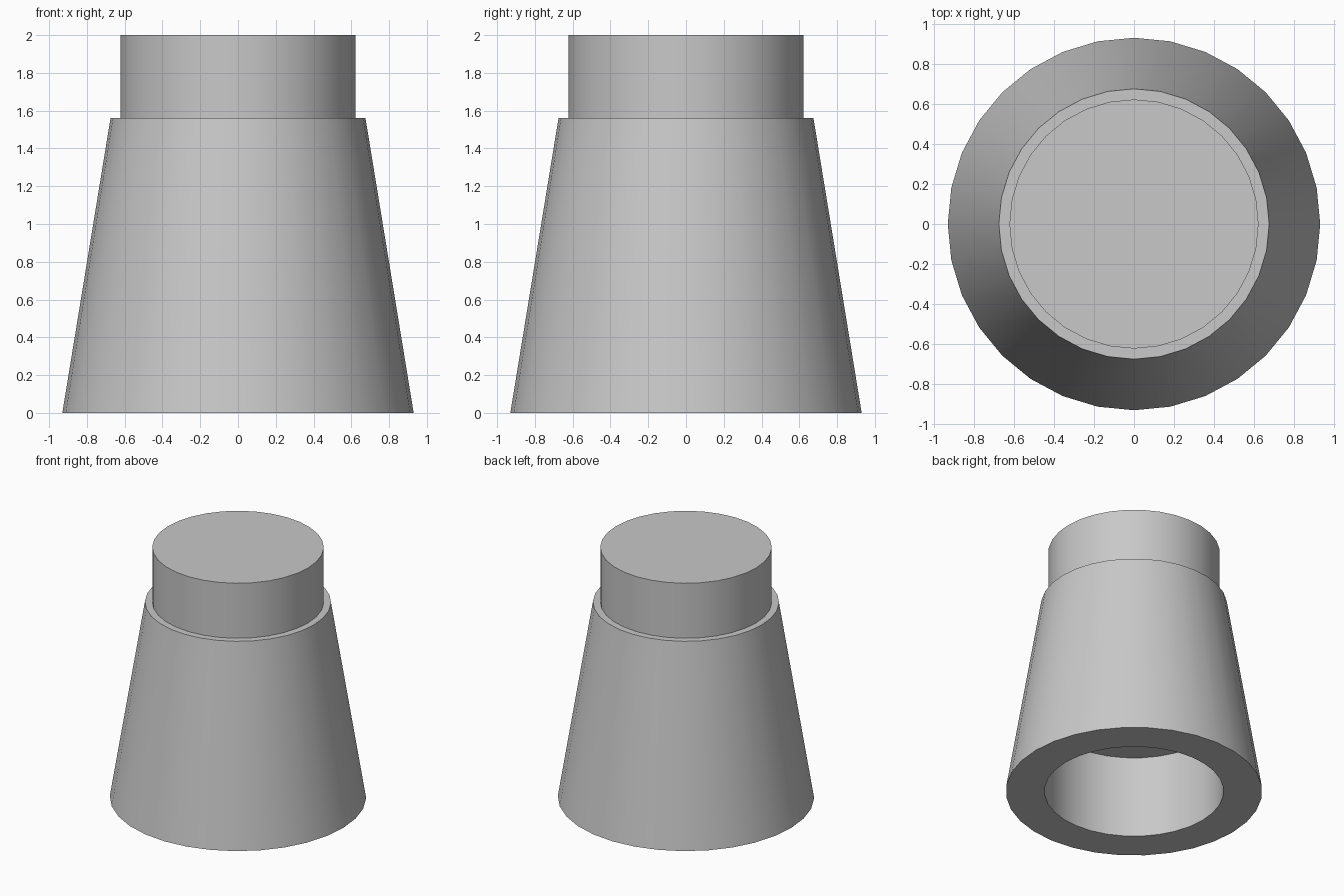
import bpy
import bmesh
from math import cos, sin, pi, radians

cube = bpy.data.objects.get("Cube")
if cube:
    bpy.data.objects.remove(cube, do_unlink=True)

SIDES = 32

grey = bpy.data.materials.new("plain grey")
grey.use_nodes = True
colour = (0.58, 0.58, 0.58, 1)
grey.diffuse_color = colour
grey.node_tree.nodes["Principled BSDF"].inputs["Base Color"].default_value = colour


def lathe(name, profile):
    """Turn a list of (radius, height) points around z; radius 0 closes the end."""
    bm = bmesh.new()
    rings = []
    for r, z in profile:
        if r == 0:
            rings.append(None)
            continue
        angles = [2 * pi * i / SIDES for i in range(SIDES)]
        rings.append([bm.verts.new((r * cos(a), r * sin(a), z)) for a in angles])
    for low, high in zip(rings, rings[1:]):
        if low is None or high is None:
            bm.faces.new(low or high)
            continue
        for i in range(SIDES):
            j = (i + 1) % SIDES
            bm.faces.new((low[i], low[j], high[j], high[i]))
    # A closing disc at the start of the profile faces down
    if rings[0] is None:
        bm.faces.ensure_lookup_table()
        bm.faces[0].normal_flip()
    mesh = bpy.data.meshes.new(name)
    bm.to_mesh(mesh)
    bm.free()
    mesh.materials.append(grey)
    obj = bpy.data.objects.new(name, mesh)
    bpy.context.collection.objects.link(obj)
    bpy.ops.object.select_all(action="DESELECT")
    obj.select_set(True)
    bpy.context.view_layer.objects.active = obj
    bpy.ops.object.shade_smooth_by_angle(angle=radians(30))
    return obj


# Tapered body with a round blind hole in its underside and a narrow top ledge
lathe("tapered_body", [(0, 0.655), (0.65, 0.655), (0.65, 0), (0.93, 0),
                       (0.675, 1.56), (0.622, 1.56)])

# Straight neck closed by a flat top
lathe("neck", [(0.622, 1.56), (0.622, 2), (0, 2)])
